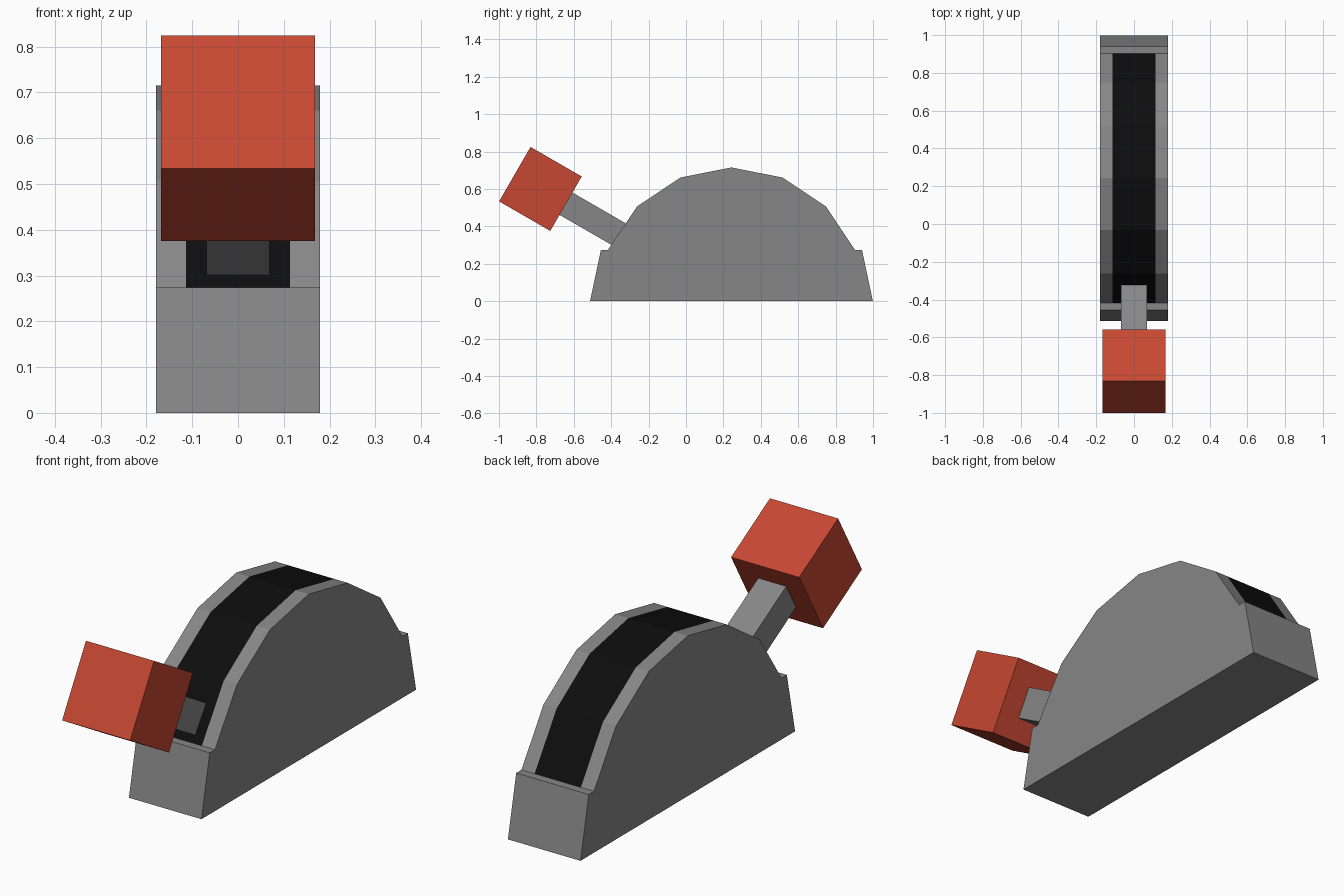
import bpy, bmesh, math
from mathutils import Matrix, Vector

if "Cube" in bpy.data.objects:
    bpy.data.objects.remove(bpy.data.objects["Cube"])


def material(name, rgb):
    m = bpy.data.materials.new(name)
    m.diffuse_color = (*rgb, 1)
    m.use_nodes = True
    m.node_tree.nodes["Principled BSDF"].inputs["Base Color"].default_value = m.diffuse_color
    return m


GREY = material("mid grey", (0.24, 0.24, 0.24))
BLACK = material("black", (0.004, 0.004, 0.004))
RED = material("brick red", (0.57, 0.063, 0.032))

CY, R = 0.243, 0.715          # centre and radius of the arched housing
HALF_W, SLOT_W = 0.179, 0.114  # half widths of housing and dark slot


def add_object(name, bm, mats):
    bmesh.ops.recalc_face_normals(bm, faces=bm.faces)
    me = bpy.data.meshes.new(name)
    bm.to_mesh(me)
    bm.free()
    for m in mats:
        me.materials.append(m)
    ob = bpy.data.objects.new(name, me)
    bpy.context.collection.objects.link(ob)
    return ob


# Housing: arch of six facets on a tapered foot, with a dark slot band on top
arc = [(CY - R * math.cos(math.radians(a)), R * math.sin(math.radians(a)))
       for a in [22.5 * i for i in range(1, 8)]]
ledge = arc[0][1]
profile = ([(CY - 0.756, 0), (CY - 0.698, ledge)] + arc
           + [(CY + 0.698, ledge), (CY + 0.756, 0)])
bm = bmesh.new()
rows = [[bm.verts.new((x, y, z)) for y, z in profile]
        for x in (-HALF_W, -SLOT_W, SLOT_W, HALF_W)]
n = len(profile)
for c in range(3):
    for i in range(n):
        j = (i + 1) % n
        f = bm.faces.new((rows[c][i], rows[c][j], rows[c + 1][j], rows[c + 1][i]))
        f.material_index = 1 if c == 1 and 2 <= i <= 7 else 0
bm.faces.new(rows[0])
bm.faces.new(rows[3])
add_object("housing", bm, [GREY, BLACK])


# Lever parts: boxes laid along an axis tilted 30 degrees down into the housing
KNOB = Vector((0, -0.7785, 0.600))
TILT = Matrix.Rotation(math.radians(-30), 4, 'X')


def tilted_box(name, start, end, width, depth, mat):
    bm = bmesh.new()
    bmesh.ops.create_cube(bm, size=1)
    m = (Matrix.Translation(KNOB) @ TILT
         @ Matrix.Translation((0, (start + end) / 2, 0))
         @ Matrix.Diagonal((width, end - start, depth, 1)))
    bmesh.ops.transform(bm, matrix=m, verts=bm.verts)
    add_object(name, bm, [mat])


tilted_box("lever_knob", -0.158, 0.158, 0.336, 0.336, RED)
tilted_box("lever_shaft", 0.15, 0.65, 0.138, 0.138, GREY)
